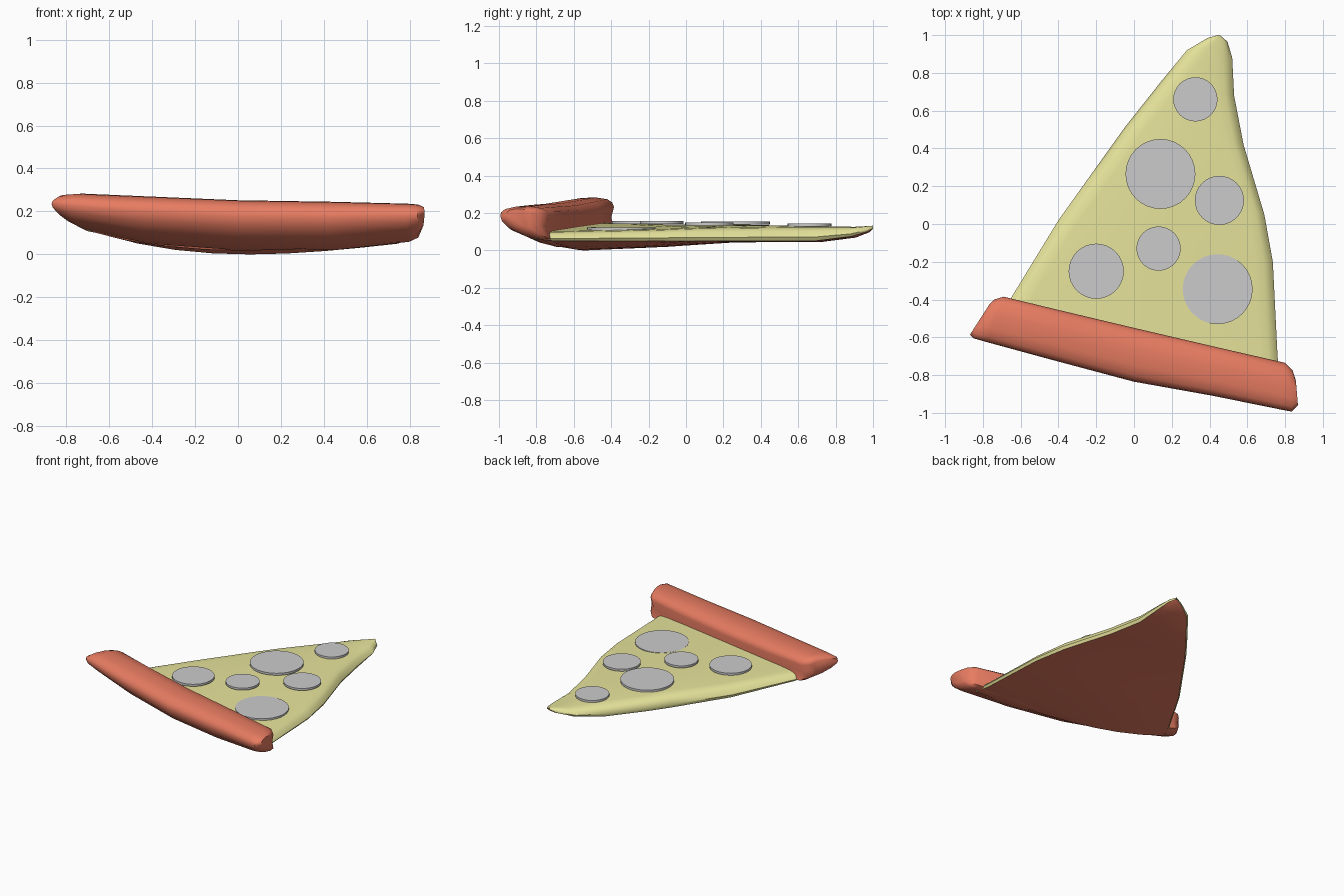
import bpy, bmesh
from mathutils import Vector

if "Cube" in bpy.data.objects:
    bpy.data.objects.remove(bpy.data.objects["Cube"])


def material(name, rgb):
    m = bpy.data.materials.new(name)
    m.diffuse_color = (*rgb, 1)
    m.use_nodes = True
    m.node_tree.nodes["Principled BSDF"].inputs["Base Color"].default_value = m.diffuse_color
    return m


def smooth(ob, angle):
    bpy.ops.object.select_all(action='DESELECT')
    ob.select_set(True)
    bpy.context.view_layer.objects.active = ob
    bpy.ops.object.shade_smooth_by_angle(angle=angle)


def loft(name, rows, mat, closed=False, facing=0):
    """Skin rows of points; closed rows get end caps, open ones face up or down."""
    bm = bmesh.new()
    rings = [[bm.verts.new(p) for p in row] for row in rows]
    n = len(rows[0])
    for a, b in zip(rings, rings[1:]):
        for i in range(n if closed else n - 1):
            j = (i + 1) % n
            bm.faces.new((a[i], a[j], b[j], b[i]))
    if closed:
        bm.faces.new(rings[0])
        bm.faces.new(rings[-1])
    bmesh.ops.remove_doubles(bm, verts=bm.verts, dist=0.0005)
    bmesh.ops.recalc_face_normals(bm, faces=bm.faces)
    if facing and facing * sum(f.normal.z * f.calc_area() for f in bm.faces) < 0:
        bmesh.ops.reverse_faces(bm, faces=bm.faces)
    me = bpy.data.meshes.new(name)
    bm.to_mesh(me)
    bm.free()
    me.materials.append(mat)
    ob = bpy.data.objects.new(name, me)
    bpy.context.collection.objects.link(ob)
    smooth(ob, 0.9)
    return ob


crust_mat = material("baked_crust", (0.8, 0.2, 0.12))
cheese_mat = material("cheese", (0.8, 0.78, 0.33))

# Slice stations: left xy, right xy, top z left/right, rim z left/right, belly z
slice_rows = [
    ((-.71, -.50), (.77, -.82), .15, .10, .11, .06, .02),
    ((-.65, -.39), (.76, -.70), .15, .10, .095, .05, .00),
    ((-.40, .02), (.735, -.20), .14, .11, .06, .05, .02),
    ((-.15, .37), (.69, .05), .14, .12, .05, .05, .042),
    ((-.05, .51), (.58, .42), .135, .125, .05, .05, .045),
    ((.14, .75), (.53, .68), .13, .125, .05, .05, .045),
    ((.28, .92), (.52, .88), .125, .125, .075, .075, .068),
    ((.39, .985), (.495, .965), .13, .13, .10, .10, .096),
    ((.445, 1.0), (.455, 1.0), .132, .132, .118, .118, .116),
]
cheese, dough = [], []
for L, R, tl, tr, rl, rr, belly in slice_rows:
    L, R = Vector(L), Vector(R)
    w = (R - L).length
    at = lambda u: L.lerp(R, u)
    mix = lambda a, b, u: a + (b - a) * u
    # Cheese edge: rim, bulge, shoulder, flat top
    half = [(min(d, w * k) / w, h) for d, k, h in
            ((.012, .05, 0), (0, 0, .28), (.02, .12, .72), (.05, .25, .93), (.1, .35, 1))]
    prof = half + [(.5, 1.03)] + [(1 - u, h) for u, h in reversed(half)]
    cheese.append([(*at(u), mix(mix(rl, rr, u), mix(tl, tr, u), h)) for u, h in prof])
    # Dough underside: shallow belly between the rims
    u0 = half[0][0]
    row = []
    for k in range(9):
        s = k / 8
        u = mix(u0, 1 - u0, s)
        b = 1 - (2 * s - 1) ** 2
        row.append((*at(u), mix(mix(rl, rr, u), belly, b)))
    dough.append(row)
loft("cheese_top", cheese, cheese_mat, facing=1)
loft("dough_base", dough, crust_mat, facing=-1)

# Crust roll stations: inner xy, outer xy, top z, bottom z
crust_rows = [
    ((-.765, -.425), (-.868, -.585), .262, .175),
    ((-.74, -.40), (-.85, -.605), .278, .14),
    ((-.69, -.385), (-.78, -.625), .283, .105),
    ((-.40, -.455), (-.45, -.715), .27, .045),
    ((0, -.55), (0, -.835), .252, .015),
    ((.45, -.655), (.42, -.91), .245, .015),
    ((.80, -.735), (.78, -.983), .236, .055),
    ((.84, -.775), (.835, -.993), .232, .075),
    ((.857, -.83), (.868, -.96), .222, .12),
]
section = [(0, .72), (.04, .85), (.15, .95), (.4, 1), (.7, .99), (.88, .93), (.98, .82),
           (1, .68), (.95, .5), (.8, .3), (.5, .12), (.15, .02), (.0, .05), (.06, .4)]
loft("crust_roll", [[(*Vector(a).lerp(Vector(b), f), lo + (hi - lo) * h) for f, h in section]
                    for a, b, hi, lo in crust_rows], crust_mat, closed=True)

# Round topping slices
for i, (x, y, z, r) in enumerate([(.325, .66, .137, .117), (.14, .265, .146, .185),
                                  (.452, .125, .142, .13), (.13, -.13, .15, .117),
                                  (-.2, -.25, .15, .146), (.443, -.345, .115, .185)]):
    bpy.ops.mesh.primitive_cylinder_add(vertices=32, radius=r, depth=.016, location=(x, y, z))
    ob = bpy.context.object
    ob.name = f"topping_slice_{i + 1}"
    smooth(ob, 0.6)
